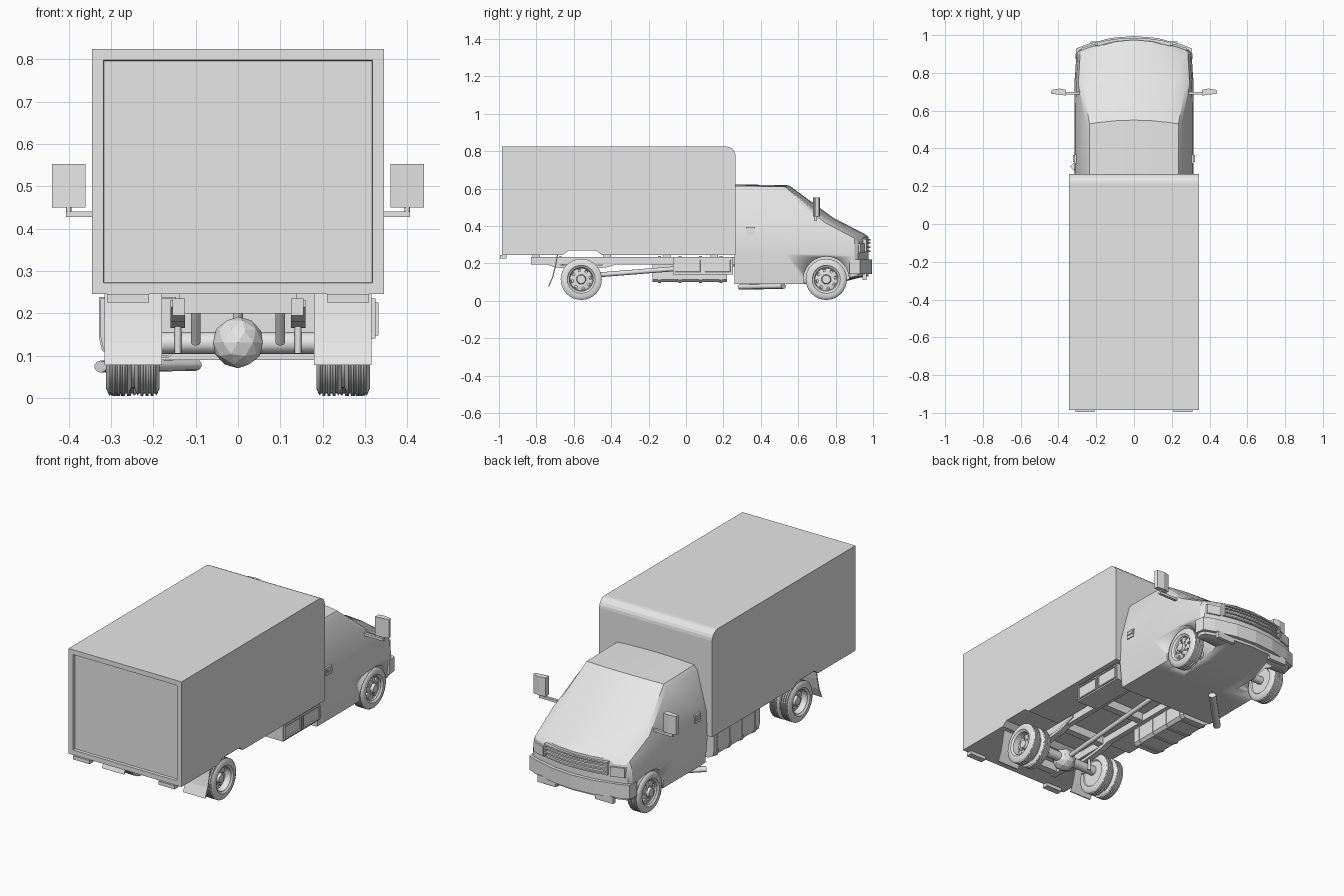
import bpy, bmesh, math
from mathutils import Vector, Matrix

cube = bpy.data.objects.get("Cube")
if cube:
    bpy.data.objects.remove(cube, do_unlink=True)

grey = bpy.data.materials.new("light_grey")
grey.use_nodes = True
grey.diffuse_color = (0.8, 0.8, 0.8, 1)
grey.node_tree.nodes["Principled BSDF"].inputs["Base Color"].default_value = (0.8, 0.8, 0.8, 1)


def finish(name, bm, smooth=None):
    bmesh.ops.recalc_face_normals(bm, faces=bm.faces)
    me = bpy.data.meshes.new(name)
    bm.to_mesh(me)
    bm.free()
    me.materials.append(grey)
    ob = bpy.data.objects.new(name, me)
    bpy.context.scene.collection.objects.link(ob)
    if smooth:
        bpy.ops.object.select_all(action='DESELECT')
        ob.select_set(True)
        bpy.context.view_layer.objects.active = ob
        bpy.ops.object.shade_smooth_by_angle(angle=math.radians(smooth))
    return ob


def prism_bm(pts, axis, a, b):
    """Extrude a 2D outline along an axis from a to b."""
    put = {'x': lambda p, t: (t, p[0], p[1]), 'y': lambda p, t: (p[0], t, p[1]),
           'z': lambda p, t: (p[0], p[1], t)}[axis]
    bm = bmesh.new()
    lo, hi = [[bm.verts.new(put(p, t)) for p in pts] for t in (a, b)]
    bm.faces.new(lo)
    bm.faces.new(hi[::-1])
    for i in range(len(pts)):
        j = (i + 1) % len(pts)
        bm.faces.new((lo[i], lo[j], hi[j], hi[i]))
    return bm


def prism(name, pts, axis, a, b):
    return finish(name, prism_bm(pts, axis, a, b))


def box(name, x, y, z):
    return prism(name, [(x[0], y[0]), (x[1], y[0]), (x[1], y[1]), (x[0], y[1])], 'z', *z)


def rod(name, p, q, r, seg=8, flat=1.0):
    p, q = Vector(p), Vector(q)
    bm = bmesh.new()
    m = Matrix.Translation((p + q) / 2) @ (q - p).to_track_quat('Z', 'Y').to_matrix().to_4x4()
    bmesh.ops.create_cone(bm, cap_ends=True, segments=seg, radius1=r, radius2=r,
                          depth=(q - p).length, matrix=m @ Matrix.Diagonal((1, flat, 1, 1)))
    return finish(name, bm, 50)


# Cargo body: rounded front top edge, wheel notches, recessed rear door
arc = [(0.215 + 0.05 * math.cos(a), 0.775 + 0.05 * math.sin(a))
       for a in [math.pi / 2 * i / 5 for i in range(6)]]
bm = prism_bm([(-0.985, 0.245), (-0.66, 0.245), (-0.63, 0.268), (-0.48, 0.268), (-0.45, 0.245),
               (0.265, 0.245)] + arc + [(-0.985, 0.825)], 'x', -0.345, 0.345)
bmesh.ops.recalc_face_normals(bm, faces=bm.faces)
rear = [f for f in bm.faces if f.normal.y < -0.99 and f.calc_area() > 0.2]
bmesh.ops.inset_region(bm, faces=rear, thickness=0.038, depth=0)
bmesh.ops.inset_region(bm, faces=rear, thickness=0.002, depth=-0.015)
finish("cargo_body", bm)

# Cab: sections along y; each level is (half width, height) from sill to roof
sections = [
    (0.26, 0.00, [(0.30, 0.09), (0.315, 0.25), (0.31, 0.38), (0.255, 0.59), (0.235, 0.615)]),
    (0.53, 0.02, [(0.30, 0.09), (0.315, 0.25), (0.31, 0.38), (0.25, 0.585), (0.235, 0.61)]),
    (0.74, 0.05, [(0.30, 0.09), (0.315, 0.25), (0.307, 0.36), (0.295, 0.42), (0.275, 0.435)]),
    (0.90, 0.055, [(0.295, 0.13), (0.305, 0.24), (0.297, 0.31), (0.285, 0.335), (0.25, 0.35)]),
    (0.92, 0.055, [(0.285, 0.13), (0.29, 0.24), (0.283, 0.30), (0.27, 0.32), (0.235, 0.335)]),
]
cols = [-1, -0.8, -0.4, 0, 0.4, 0.8, 1]
bm = bmesh.new()
grids = []
for k, (y, bow, levels) in enumerate(sections):
    grid = []
    for i, (w, z) in enumerate(levels):
        crown = 0.008 if i == 4 else 0
        ends = k in (0, len(sections) - 1) or i in (0, 4)
        grid.append([bm.verts.new((f * w, y + bow * (1 - f * f), z + crown * (1 - f * f)))
                     if ends or abs(f) == 1 else None for f in cols])
    grids.append(grid)
n = len(cols) - 1
for g in (grids[0], grids[-1]):
    for i in range(4):
        for j in range(n):
            bm.faces.new((g[i][j], g[i][j + 1], g[i + 1][j + 1], g[i + 1][j]))
for g, h in zip(grids, grids[1:]):
    for i in (0, 4):
        for j in range(n):
            bm.faces.new((g[i][j], g[i][j + 1], h[i][j + 1], h[i][j]))
    for i in range(4):
        for j in (0, n):
            bm.faces.new((g[i][j], g[i + 1][j], h[i + 1][j], h[i][j]))
cab = finish("cab", bm, 22)

# Wheel arches cut from the cab
for s in (-1, 1):
    cut = rod("arch_cutter", (s * 0.17, 0.75, 0.115), (s * 0.4, 0.75, 0.115), 0.122, 24)
    cut.hide_render = True
    cut.hide_set(True)
    mod = cab.modifiers.new("arch", 'BOOLEAN')
    mod.operation = 'DIFFERENCE'
    mod.solver = 'EXACT'
    mod.object = cut


def bowed(name, half, y, bow, depth, z0, z1):
    """Horizontal bar that follows the curve of the nose."""
    xs = [half * (i / 5 - 1) for i in range(11)]
    out = [(x, y + bow * (1 - (x / 0.29) ** 2)) for x in xs]
    return prism(name, out + [(x, v - depth) for x, v in out[::-1]], 'z', z0, z1)


# Nose: wrap-around bumper, grille bars and headlights
front = [(0.305 * f, 0.93 + 0.065 * (1 - f * f)) for f in cols]
prism("front_bumper", [(-0.312, 0.875)] + front + [(0.312, 0.875)], 'z', 0.145, 0.222)
for z in (0.26, 0.283, 0.306, 0.322):
    bowed("grille_bar", 0.19, 0.929, 0.057, 0.04, z, z + 0.008)
for s in (-1, 1):
    box("grille_end", (s * 0.182, s * 0.192), (0.92, 0.965), (0.26, 0.33))
    prism("headlight", [(s * 0.205, 0.955), (s * 0.278, 0.932), (s * 0.285, 0.9), (s * 0.205, 0.9)],
          'z', 0.255, 0.308)
    box("bumper_flap", (s * 0.12, s * 0.23), (0.945, 0.965), (0.112, 0.15))

# Mirrors and door handles
for s in (-1, 1):
    prism("mirror", [(s * 0.36, 0.68), (s * 0.44, 0.69), (s * 0.435, 0.71), (s * 0.395, 0.717),
                     (s * 0.36, 0.71)], 'z', 0.45, 0.553)
    box("mirror_arm", (s * 0.28, s * 0.407), (0.685, 0.7), (0.427, 0.441))
    rod("mirror_post", (s * 0.4, 0.693, 0.43), (s * 0.4, 0.693, 0.46), 0.006)
    box("handle_plate", (s * 0.3, s * 0.316), (0.32, 0.368), (0.35, 0.395))
    box("door_handle", (s * 0.31, s * 0.322), (0.328, 0.366), (0.368, 0.383))


def wheel(name, s, y, tyres, dish):
    """Lathed wheel: grooved tyres, dished rim with pockets, hub and bolts."""
    inner, outer = tyres[0][0], tyres[-1][1]
    prof = [(0.0, inner + 0.005), (0.07, inner + 0.005), (0.075, inner)]
    for a, b in tyres:
        prof += [(0.092, a), (0.106, a + 0.006)]
        for i in range(1, 5):
            x = a + (b - a) * i / 5
            prof += [(0.11, x - 0.003), (0.104, x - 0.002), (0.104, x + 0.002), (0.11, x + 0.003)]
        prof += [(0.106, b - 0.006), (0.092, b)]
    face = outer - dish
    prof += [(0.075, outer), (0.07, outer - 0.006), (0.064, outer - 0.008), (0.06, face),
             (0.04, face + 0.004), (0.026, face + 0.004), (0.022, face + 0.02), (0, face + 0.02)]
    bm = bmesh.new()
    vs = [bm.verts.new((s * x, y, 0.115 + r)) for r, x in prof]
    es = [bm.edges.new(p) for p in zip(vs, vs[1:])]
    bmesh.ops.spin(bm, geom=vs + es, cent=(0, y, 0.115), axis=(1, 0, 0),
                   angle=2 * math.pi, steps=32)
    bmesh.ops.remove_doubles(bm, verts=bm.verts, dist=1e-4)
    bmesh.ops.recalc_face_normals(bm, faces=bm.faces)
    holes = []
    for f in bm.faces:
        c = f.calc_center_median()
        r = math.hypot(c.y - y, c.z - 0.115)
        turn = math.atan2(c.z - 0.115, c.y - y) / (2 * math.pi) * 32
        if 0.045 < r < 0.055 and s * c.x > face - 0.001 and int(turn % 32) % 4 < 2:
            holes.append(f)
    bmesh.ops.inset_region(bm, faces=holes, thickness=0.004, depth=0)
    bmesh.ops.inset_region(bm, faces=holes, thickness=0.001, depth=-0.012)
    finish(name, bm, 35)
    for i in range(8):
        a = 2 * math.pi * i / 8
        p = (y + 0.033 * math.cos(a), 0.115 + 0.033 * math.sin(a))
        rod("wheel_bolt", (s * face, *p), (s * (face + 0.01), *p), 0.004, 6)


for s in (-1, 1):
    wheel("front_wheel", s, 0.75, [(0.235, 0.31)], 0.015)
    wheel("rear_wheel", s, -0.56, [(0.185, 0.245), (0.252, 0.312)], 0.04)

# Frame rails, cross members, leaf springs and axles
for s in (-1, 1):
    box("frame_rail", (s * 0.125, s * 0.155), (-0.83, 0.5), (0.195, 0.235))
    spring = [(-0.81, 0.215), (-0.7, 0.18), (-0.56, 0.165), (-0.42, 0.18), (-0.31, 0.215)]
    prism("leaf_spring", spring + [(y, z + 0.016) for y, z in spring[::-1]], 'x', s * 0.125, s * 0.16)
    for y in (-0.585, -0.535):
        rod("spring_bolt", (s * 0.142, y, 0.105), (s * 0.142, y, 0.2), 0.008)
    rod("shock_absorber", (s * 0.1, -0.6, 0.13), (s * 0.1, -0.68, 0.235), 0.011)
    flap = [(-0.69, 0.246), (-0.7, 0.19), (-0.715, 0.13), (-0.737, 0.078)]
    prism("mud_flap", flap + [(y + 0.006, z) for y, z in flap[::-1]], 'x', s * 0.18, s * 0.315)
    box("tail_light", (s * 0.21, s * 0.31), (-0.995, -0.96), (0.226, 0.246))
for y in (-0.8, -0.42, -0.1, 0.15):
    box("cross_member", (-0.14, 0.14), (y - 0.02, y + 0.02), (0.2, 0.245))
rod("rear_axle", (-0.2, -0.56, 0.13), (0.2, -0.56, 0.13), 0.026, 10)
rod("front_axle", (-0.25, 0.75, 0.115), (0.25, 0.75, 0.115), 0.022, 10)
bm = bmesh.new()
bmesh.ops.create_icosphere(bm, subdivisions=2, radius=0.061,
                           matrix=Matrix.Translation((0, -0.57, 0.131)))
finish("differential", bm)
rod("drive_shaft", (0, -0.52, 0.135), (0, 0.3, 0.2), 0.013, 10)

# Storage locker on one side with two framed doors
bm = prism_bm([(-0.07, 0.14), (0.085, 0.14), (0.25, 0.14), (0.25, 0.235), (0.085, 0.235),
               (-0.07, 0.235)], 'x', 0.2, 0.325)
finish("storage_locker", bm)
for y in (-0.066, 0.094):
    bm = prism_bm([(y, 0.148), (y + 0.15, 0.148), (y + 0.15, 0.226), (y, 0.226)], 'x', 0.32, 0.332)
    bmesh.ops.recalc_face_normals(bm, faces=bm.faces)
    door = [f for f in bm.faces if f.normal.x > 0.9]
    bmesh.ops.inset_region(bm, faces=door, thickness=0.01, depth=0)
    bmesh.ops.inset_region(bm, faces=door, thickness=0.002, depth=-0.006)
    finish("locker_door", bm)

# Fuel tank with straps on the other side, and the side exhaust
tank = [(-0.15, 0.235), (-0.15, 0.115), (-0.165, 0.1), (-0.29, 0.1), (-0.318, 0.115),
        (-0.325, 0.145), (-0.325, 0.235)]
prism("fuel_tank", tank, 'y', -0.18, 0.22)
for y in (-0.15, -0.04, 0.07, 0.18):
    prism("tank_strap", [(-0.237 + (x + 0.237) * 1.04, 0.17 + (z - 0.17) * 1.06)
                         for x, z in tank], 'y', y, y + 0.015)
rod("exhaust_pipe", (-0.1, 0.52, 0.078), (-0.325, 0.29, 0.074), 0.02, 10, 0.7)
